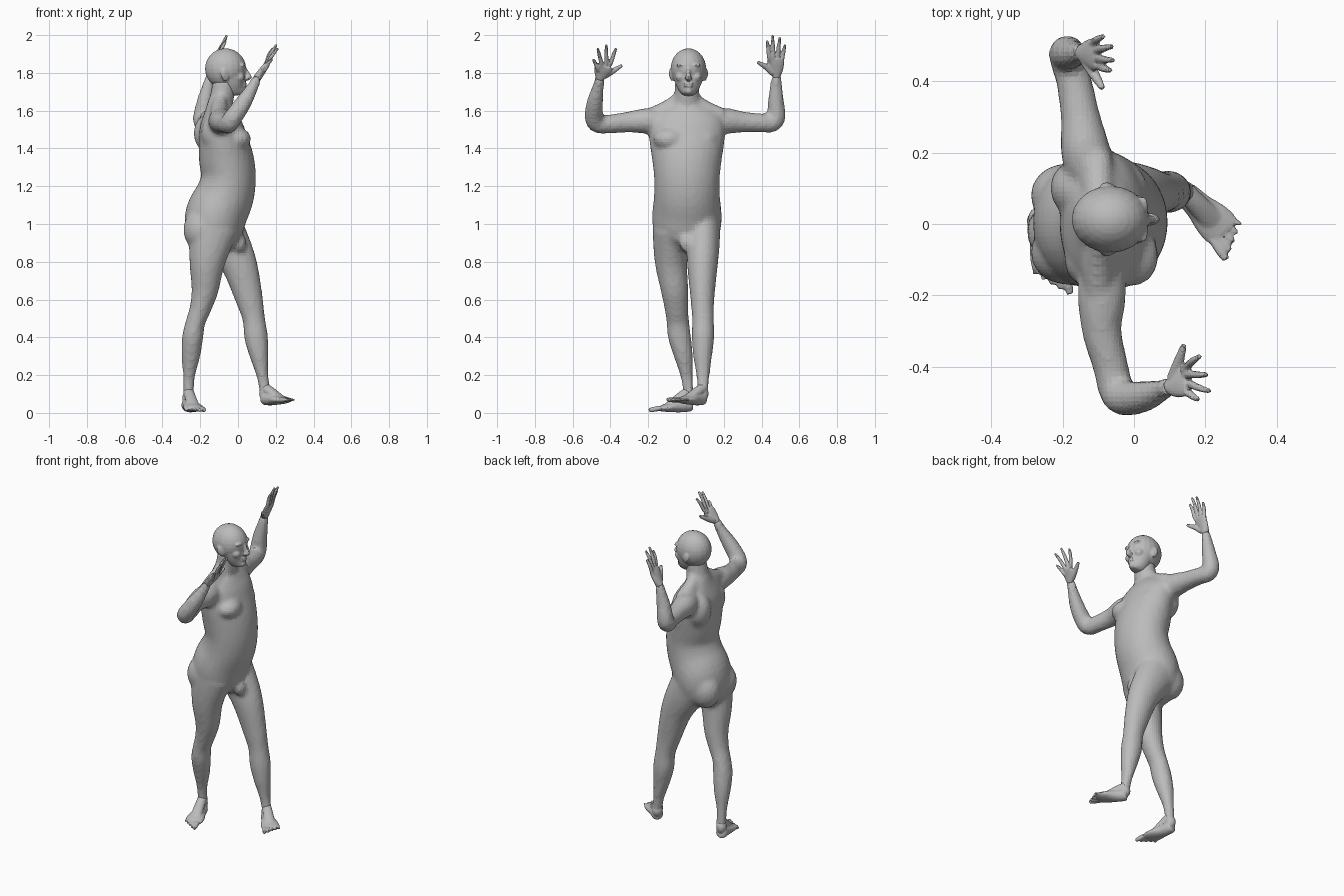
import bpy, bmesh, math
from mathutils import Vector, Matrix

cube = bpy.data.objects.get("Cube")
if cube:
    bpy.data.objects.remove(cube, do_unlink=True)

skin = bpy.data.materials.new("plain_grey")
skin.use_nodes = True
GREY = (0.5, 0.5, 0.5, 1)
skin.diffuse_color = GREY
skin.node_tree.nodes["Principled BSDF"].inputs["Base Color"].default_value = GREY


def spline(points, steps):
    """Catmull-Rom through points of any dimension."""
    p = [points[0]] + points + [points[-1]]
    out = []
    for i in range(1, len(p) - 2):
        a, b, c, d = p[i - 1:i + 3]
        for k in range(steps):
            t = k / steps
            out.append(0.5 * (2 * b + (c - a) * t + (2 * a - 5 * b + 4 * c - d) * t ** 2
                              + (3 * b - a - 3 * c + d) * t ** 3))
    return out + [points[-1]]


def tube(bm, points, ref=(1, 0, 0), steps=4, sides=20):
    """Loft through (x, y, z, side radius, ref radius); a single radius makes it round."""
    path = spline([Vector(tuple(p) + (p[3],) * (5 - len(p))) for p in points], steps)
    pos = [Vector(p[:3]) for p in path]
    rings = []
    for i, p in enumerate(path):
        t = (pos[min(i + 1, len(pos) - 1)] - pos[max(i - 1, 0)]).normalized()
        u = t.cross(Vector(ref)).normalized()
        v = u.cross(t)
        angles = [2 * math.pi * k / sides for k in range(sides)]
        rings.append([bm.verts.new(pos[i] + u * p[3] * math.cos(a) + v * p[4] * math.sin(a))
                      for a in angles])
    faces = [bm.faces.new(rings[0]), bm.faces.new(rings[-1])]
    for r, s in zip(rings, rings[1:]):
        faces += [bm.faces.new((r[k], r[(k + 1) % sides], s[(k + 1) % sides], s[k]))
                  for k in range(sides)]
    bmesh.ops.recalc_face_normals(bm, faces=faces)


def ball(bm, centre, radii):
    m = Matrix.Translation(centre) @ Matrix.Diagonal((*radii, 1))
    bmesh.ops.create_uvsphere(bm, u_segments=20, v_segments=14, radius=1, matrix=m)


def finish(bm, name, voxel, smoothing=3):
    """Fuse the overlapping volumes into one skin of small flat faces."""
    mesh = bpy.data.meshes.new(name)
    bm.to_mesh(mesh)
    bm.free()
    ob = bpy.data.objects.new(name, mesh)
    bpy.context.collection.objects.link(ob)
    fuse = ob.modifiers.new("fuse", "REMESH")
    fuse.mode = "VOXEL"
    fuse.voxel_size = voxel
    soften = ob.modifiers.new("soften", "SMOOTH")
    soften.factor = 0.5
    soften.iterations = smoothing
    baked = bpy.data.meshes.new_from_object(ob.evaluated_get(bpy.context.evaluated_depsgraph_get()))
    ob.modifiers.clear()
    ob.data = baked
    baked.name = name
    baked.materials.clear()
    baked.materials.append(skin)
    baked.shade_flat()
    return ob


# Torso and neck: x, z, half width, half depth
body = bmesh.new()
TORSO = [(-.11, .85, .07, .08), (-.12, .9, .15, .13), (-.125, .97, .178, .155),
         (-.115, 1.05, .184, .163), (-.07, 1.15, .174, .155), (-.05, 1.25, .174, .145),
         (-.063, 1.35, .186, .145), (-.08, 1.45, .2, .13), (-.09, 1.53, .2, .112),
         (-.095, 1.59, .16, .085), (-.095, 1.63, .095, .068), (-.085, 1.67, .068, .064),
         (-.07, 1.76, .064, .062)]
tube(body, [(x, 0.005, z, w, d) for x, z, w, d in TORSO], sides=28)
for s in (-1, 1):
    ball(body, (-.19, s * .08, .97), (.1, .09, .115))          # buttock
    ball(body, (-.02 - s * .015, s * .09, 1.45), (.075, .085, .06))  # chest muscle
    ball(body, (-.14 - s * .02, s * .1, 1.48), (.075, .08, .1))  # shoulder blade
    tube(body, [(-.09, s * .04, 1.67, .03), (-.1, s * .1, 1.61, .045),
                (-.1, s * .19, 1.575, .04)], ref=(0, 0, 1))    # neck slope
ball(body, (.01, .005, .9), (.035, .04, .05))                  # groin

# Arms, shoulder to wrist
tube(body, [(-.09, -.1, 1.53, .06), (-.09, -.2, 1.545, .068), (-.09, -.3, 1.54, .056),
            (-.065, -.4, 1.53, .05), (-.05, -.465, 1.53, .05), (-.025, -.487, 1.565, .05),
            (.03, -.482, 1.645, .044), (.075, -.466, 1.72, .032), (.103, -.455, 1.78, .025)])
tube(body, [(-.11, .1, 1.53, .06), (-.135, .2, 1.545, .07), (-.15, .3, 1.54, .056),
            (-.168, .4, 1.535, .05), (-.185, .455, 1.535, .05), (-.188, .478, 1.57, .05),
            (-.175, .476, 1.65, .043), (-.16, .477, 1.72, .034), (-.145, .479, 1.79, .025)])

# Legs, hip to ankle
tube(body, [(-.13, -.085, .98, .092, .13), (-.15, -.083, .88, .09, .112), (-.165, -.078, .78, .084, .092),
            (-.175, -.06, .65, .073, .072), (-.2, -.05, .55, .063, .057), (-.225, -.043, .48, .06, .052),
            (-.24, -.034, .4, .061, .056), (-.25, -.013, .3, .05, .05), (-.259, .003, .2, .034, .033),
            (-.262, .012, .12, .028, .03), (-.262, .015, .06, .03)])
tube(body, [(-.1, .09, .98, .092, .13), (-.04, .09, .88, .088, .112), (.012, .087, .77, .08, .094),
            (.06, .087, .6, .063, .073), (.083, .09, .5, .058, .06), (.096, .09, .4, .06, .063),
            (.112, .088, .3, .05, .05), (.129, .09, .2, .036, .032),
            (.141, .089, .13, .03, .03), (.143, .09, .08, .03)])
finish(body, "body", .014, 5)

# Head
head = bmesh.new()
MID = .013
ball(head, (-.066, MID, 1.822), (.109, .094, .108))
tube(head, [(-.045, MID, 1.82, .083, .08), (-.035, MID, 1.77, .077, .074),
            (-.018, MID, 1.725, .06, .06), (.002, MID, 1.695, .036, .038),
            (.006, MID, 1.683, .02, .025)])
ball(head, (.022, MID, 1.705), (.022, .024, .02))              # chin
tube(head, [(.034, MID, 1.83, .009), (.05, MID, 1.8, .01), (.06, MID, 1.778, .013),
            (.045, MID, 1.765, .009)], ref=(0, 1, 0))          # nose
for z in (1.743, 1.73):
    ball(head, (.034, MID, z), (.013, .025, .0065))            # lip
for s in (-1, 1):
    ball(head, (.024, MID + s * .036, 1.842), (.016, .03, .01))  # brow
    ball(head, (.021, MID + s * .034, 1.819), (.014, .016, .009))  # eye
    ball(head, (.005, MID + s * .043, 1.778), (.03, .026, .026))  # cheek
    ball(head, (.048, MID + s * .012, 1.773), (.011, .008, .008))  # nostril
    ball(head, (-.068, MID + s * .088, 1.79), (.02, .01, .034))  # ear
    ball(head, (-.077, MID + s * .095, 1.797), (.016, .009, .026))
finish(head, "head", .0065, 3)


def hand(name, wrist, knuckles, tips, thumb_root, thumb_tip):
    """Palm from wrist to the knuckle line, four fingers and a thumb."""
    bm = bmesh.new()
    w = Vector(wrist)
    first, last = Vector(knuckles[0]), Vector(knuckles[1])
    mid = (first + last) / 2
    width = (first - last).length / 2 + .01
    rows = [(0, .022, .022), (.35, width * .8, .019), (.75, width, .016), (1, width * .95, .012)]
    tube(bm, [(*w.lerp(mid, t), a, b) for t, a, b in rows])
    for i, tip in enumerate(tips):
        root = first.lerp(last, i / 3)
        tip = Vector(tip)
        base = root.lerp(w, .25)
        bend = root.lerp(tip, .55) + Vector((-.004, 0, .003))
        tube(bm, [(*base, .011), (*root, .0115), (*bend, .0105), (*tip, .007)], sides=10)
    a, b = Vector(thumb_root), Vector(thumb_tip)
    tube(bm, [(*w.lerp(a, .4), .018), (*a, .016), (*a.lerp(b, .6), .012), (*b, .008)], sides=10)
    finish(bm, name, .005, 2)


hand("right_hand", (.1, -.457, 1.77), [(.15, -.398, 1.853), (.148, -.468, 1.825)],
     [(.185, -.37, 1.93), (.205, -.422, 1.95), (.212, -.468, 1.93), (.182, -.492, 1.872)],
     (.122, -.395, 1.805), (.14, -.338, 1.84))
hand("left_hand", (-.147, .479, 1.78), [(-.095, .44, 1.885), (-.112, .508, 1.87)],
     [(-.065, .43, 1.97), (-.058, .458, 2), (-.06, .497, 1.99), (-.085, .525, 1.95)],
     (-.115, .425, 1.83), (-.087, .378, 1.858))


def foot(name, ankle, heel, ball_joint, big_toe, little_toe):
    """Heel, arch and instep lofts with five toes."""
    bm = bmesh.new()
    up = (0, 0, 1)
    a, h, j = Vector(ankle), Vector(heel), Vector(ball_joint)
    big, little = Vector(big_toe), Vector(little_toe)
    span = (big - little) * .5
    tube(bm, [(*h.lerp(j, -.08), .018, .022), (*h, .033, .034), (*h.lerp(j, .4), .04, .033),
              (*h.lerp(j, .75), .052, .026), (*j, .055, .02), (*j.lerp((big + little) / 2, .4), .05, .014)], ref=up)
    tube(bm, [(*a, .028), (*a.lerp(j, .35), .03, .026), (*j, .035, .014)], ref=up)
    ball(bm, a.lerp(h, .5), (.031, .031, .04))
    for i in range(5):
        tip = big.lerp(little, i / 4)
        root = j + span * (1 - i / 2) * .75
        r = .014 - .0015 * i
        tube(bm, [(*root, r), (*root.lerp(tip, .6), r), (*tip, r * .75)], ref=up, sides=10)
    finish(bm, name, .006, 2)


foot("right_foot", (-.262, .012, .11), (-.268, .022, .042), (-.232, -.115, .026),
     (-.178, -.196, .014), (-.278, -.142, .014))
foot("left_foot", (.143, .09, .13), (.142, .088, .076), (.238, -.008, .068),
     (.258, -.1, .07), (.3, -.002, .07))
